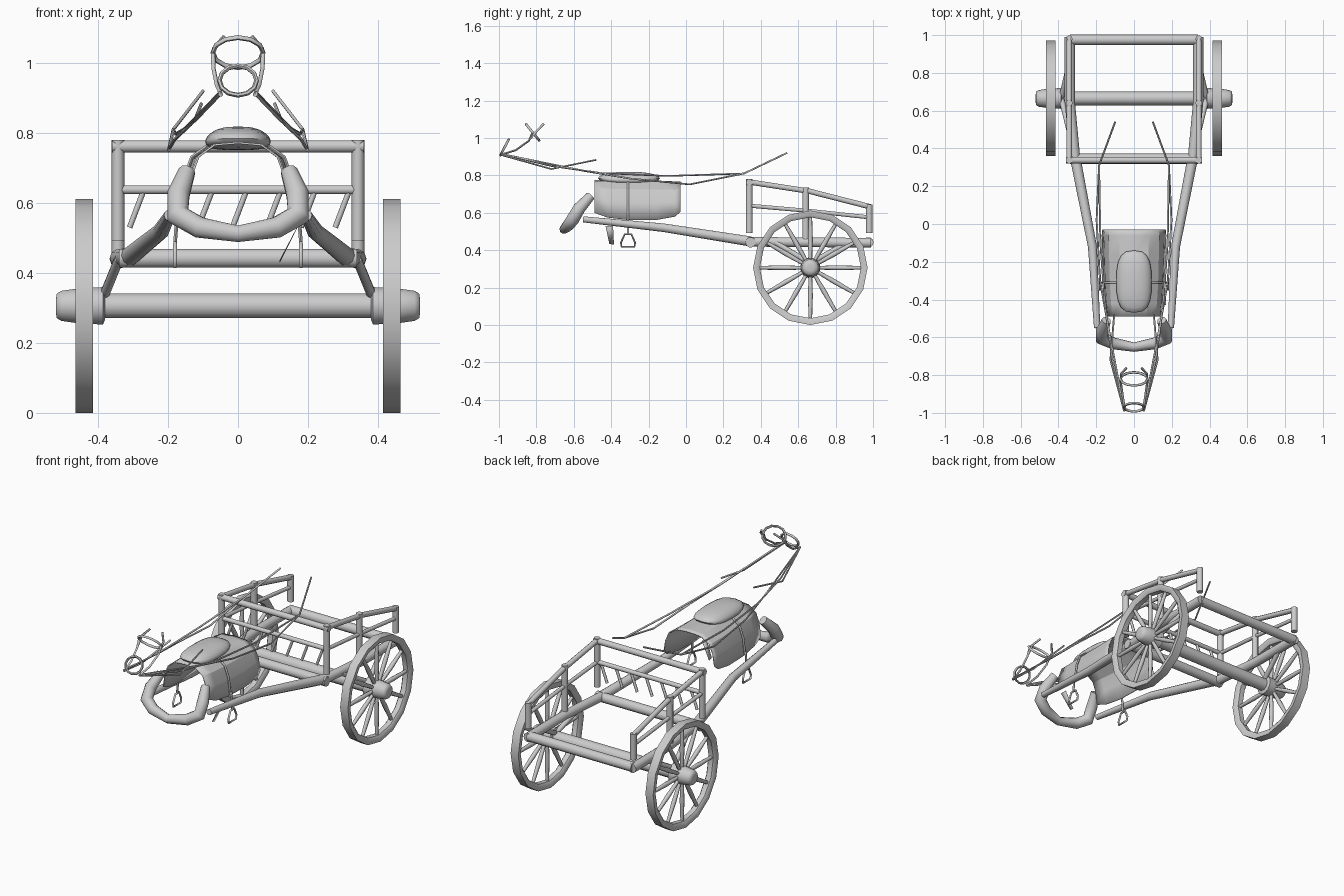
import bpy, bmesh, math

if "Cube" in bpy.data.objects:
    bpy.data.objects.remove(bpy.data.objects["Cube"])

grey = bpy.data.materials.new("weathered_grey")
grey.diffuse_color = (0.6, 0.6, 0.6, 1)
grey.use_nodes = True
grey.node_tree.nodes["Principled BSDF"].inputs["Base Color"].default_value = grey.diffuse_color


def finish(obj, angle=60):
    obj.data.materials.append(grey)
    bpy.ops.object.select_all(action='DESELECT')
    obj.select_set(True)
    bpy.context.view_layer.objects.active = obj
    if obj.type == 'CURVE':
        bpy.ops.object.convert(target='MESH')
    bpy.ops.object.shade_smooth_by_angle(angle=math.radians(angle))
    return obj


def flip(path):
    return [(-p[0], p[1], p[2]) for p in path]


def tubes(name, paths, r, mirror=False, res=3, cyclic=False, taper=None):
    """Round bars swept along point lists, optionally repeated on the other side."""
    cu = bpy.data.curves.new(name, 'CURVE')
    cu.dimensions = '3D'
    cu.bevel_depth, cu.bevel_resolution = r, res
    cu.use_fill_caps = True
    for path in paths + ([flip(p) for p in paths] if mirror else []):
        s = cu.splines.new('POLY')
        s.points.add(len(path) - 1)
        s.use_cyclic_u = cyclic
        for i, p in enumerate(path):
            s.points[i].co = (*p, 1)
            s.points[i].radius = taper[i] if taper else 1
    obj = bpy.data.objects.new(name, cu)
    bpy.context.collection.objects.link(obj)
    return finish(obj)


def mesh_object(name, bm, angle=60):
    bmesh.ops.recalc_face_normals(bm, faces=bm.faces)
    me = bpy.data.meshes.new(name)
    bm.to_mesh(me)
    bm.free()
    obj = bpy.data.objects.new(name, me)
    bpy.context.collection.objects.link(obj)
    return finish(obj, angle)


def lathe_x(name, profile, centre, n, closed=False):
    """Turn (x, radius) points around an x-parallel line through centre."""
    bm = bmesh.new()
    rings = [[bm.verts.new((x, centre[0] + r * math.cos(2 * math.pi * k / n),
                            centre[1] + r * math.sin(2 * math.pi * k / n)))
              for k in range(n)] for x, r in profile]
    pairs = list(zip(rings, rings[1:] + rings[:1])) if closed else list(zip(rings, rings[1:]))
    for a, b in pairs:
        for k in range(n):
            bm.faces.new((a[k], a[(k + 1) % n], b[(k + 1) % n], b[k]))
    if not closed:
        bm.faces.new(rings[0])
        bm.faces.new(rings[-1])
    return mesh_object(name, bm, 50)


# Wheels, hubs and spokes
WY, WZ = 0.665, 0.306
for s, side in ((1, "right"), (-1, "left")):
    lathe_x(side + "_wheel_rim", [(s * x, r) for x, r in
            ((0.425, 0.27), (0.415, 0.283), (0.415, 0.306),
             (0.465, 0.306), (0.465, 0.283), (0.455, 0.27))], (WY, WZ), 16, True)
    lathe_x(side + "_hub", [(s * x, r) for x, r in
            ((0.380, 0.04), (0.386, 0.055), (0.465, 0.05), (0.505, 0.044),
             (0.518, 0.036), (0.521, 0.018))], (WY, WZ), 14)
    spokes = []
    for k in range(12):
        a = math.radians(30 * k)
        c, d = math.cos(a), math.sin(a)
        spokes.append([(s * 0.44, WY + r * c, WZ + r * d) for r in (0.03, 0.15, 0.28)])
    tubes(side + "_spokes", spokes, 0.012, res=2, taper=[0.75, 1.1, 0.75])
tubes("axle", [[(-0.39, WY, WZ), (0.39, WY, WZ)]], 0.037)
tubes("axle_struts", [[(0.34, y, 0.44), (0.385, WY, 0.33)] for y in (0.48, 0.86)],
      0.014, mirror=True)

# Cart frame and shafts
tubes("frame_crossbars", [[(-0.34, y, 0.442), (0.34, y, 0.442)] for y in (0.345, 0.975)], 0.028)
tubes("shafts", [[(0.195, -0.55, 0.565), (0.22, -0.12, 0.52), (0.31, 0.345, 0.447)]],
      0.028, mirror=True, taper=[0.6, 0.85, 1])
tubes("side_sills", [[(0.31, 0.33, 0.445), (0.34, 0.65, 0.442), (0.34, 0.99, 0.44)]],
      0.027, mirror=True)

# Basket rails
tubes("posts", [[(0.343, 0.338, 0.493), (0.343, 0.338, 0.78)],
                [(0.343, 0.64, 0.45), (0.343, 0.64, 0.735)],
                [(0.343, 0.98, 0.493), (0.343, 0.98, 0.645)]], 0.018, mirror=True)
tubes("side_top_rails", [[(0.343, 0.335, 0.765), (0.343, 0.66, 0.715), (0.343, 0.985, 0.632)]],
      0.015, mirror=True)
tubes("side_mid_rails", [[(0.343, 0.335, 0.638), (0.343, 0.66, 0.61), (0.343, 0.985, 0.575)]],
      0.011, mirror=True)
tubes("front_top_rail", [[(-0.36, 0.338, 0.762), (0.36, 0.338, 0.762)]], 0.018)
tubes("front_mid_rail", [[(-0.34, 0.338, 0.638), (0.34, 0.338, 0.638)]], 0.013)
tubes("front_slats", [[(-0.31 + 0.098 * i, 0.338, 0.53), (-0.27 + 0.098 * i, 0.338, 0.635)]
                      for i in range(7)], 0.008, res=2)

# Padded collar
half = [(0.146, -0.51, 0.69), (0.17, -0.57, 0.625), (0.172, -0.605, 0.565), (0.11, -0.632, 0.53)]
tubes("collar", [half + [(0, -0.652, 0.512)] + flip(half)[::-1]], 0.033,
      taper=[0.75, 1, 1.05, 0.95, 0.75, 0.95, 1.05, 1, 0.75])

# Saddle blanket: arched sheet, wider towards the rear, with a shaped lower edge
section = [(0, 0.775), (0.075, 0.768), (0.128, 0.728), (0.152, 0.66), (0.163, 0.57)]
section = [(-x, z) for x, z in section[:0:-1]] + section
bm = bmesh.new()
rows = []
for y, flare, top, low in ((-0.49, 0.90, 0.775, 0.60), (-0.42, 0.95, 0.775, 0.575),
                           (-0.31, 1, 0.775, 0.562), (-0.16, 1.03, 0.772, 0.562),
                           (-0.06, 1.05, 0.768, 0.58), (-0.03, 1.03, 0.766, 0.605)):
    rows.append([bm.verts.new((x * flare, y, low + (z - 0.57) / 0.205 * (top - low)))
                 for x, z in section])
for a, b in zip(rows, rows[1:]):
    for k in range(len(section) - 1):
        bm.faces.new((a[k], a[k + 1], b[k + 1], b[k]))
blanket = mesh_object("saddle_blanket", bm, 28)
blanket.modifiers.new("thickness", 'SOLIDIFY').thickness = 0.006

# Saddle seat: rounded pad, slightly waisted and broad at the low end
bm = bmesh.new()
bmesh.ops.create_uvsphere(bm, u_segments=20, v_segments=10, radius=1)
for v in bm.verts:
    x, y, z = v.co
    v.co = (math.copysign(abs(x) ** 0.75, x) * (0.094 + 0.012 * y * y),
            -0.305 + math.copysign(abs(y) ** 0.85, y) * 0.165,
            0.785 + z * 0.034 - 0.01 * x * x)
mesh_object("saddle_seat", bm)

# Girth band, stirrup straps and stirrups
tubes("girth_band", [[(x * 1.03, -0.31, z + 0.003) for x, z in section]], 0.006, res=1)
tubes("stirrup_straps", [[(0.172, -0.31, 0.59), (0.18, -0.31, 0.485)]], 0.006, mirror=True, res=1)
tubes("stirrups", [[(0.18, -0.31 + y, z) for y, z in
                    ((-0.018, 0.485), (0.018, 0.485), (0.038, 0.44), (0.034, 0.418),
                     (-0.034, 0.418), (-0.038, 0.44))]], 0.006, mirror=True, res=1, cyclic=True)
bm = bmesh.new()
bm.faces.new([bm.verts.new(p) for p in ((0.168, -0.43, 0.53), (0.168, -0.39, 0.53),
                                        (0.118, -0.385, 0.43), (0.118, -0.41, 0.435))])
mesh_object("loose_girth_strap", bm).modifiers.new("thickness", 'SOLIDIFY').thickness = 0.002

# Reins
tubes("long_reins", [[(0.10, 0.54, 0.92), (0.185, 0.31, 0.81), (0.198, 0.02, 0.752),
                      (0.18, -0.3, 0.783), (0.135, -0.55, 0.825), (0.052, -0.99, 0.915)]],
      0.005, mirror=True, res=1)
tubes("upper_reins", [[(0.185, 0.31, 0.81), (0.178, -0.1, 0.797), (0.152, -0.45, 0.812),
                       (0.115, -0.72, 0.85), (0.052, -0.99, 0.915)]], 0.005, mirror=True, res=1)
tubes("side_reins", [[(0.052, -0.99, 0.91), (0.125, -0.72, 0.834), (0.105, -0.48, 0.883)]],
      0.005, mirror=True, res=1)


# Bridle rings and straps
def ring(cy, cz, rx, dy, dz, n=12):
    return [(rx * math.cos(a), cy + dy * math.sin(a), cz + dz * math.sin(a))
            for a in (2 * math.pi * k / n for k in range(n))]


tubes("brow_ring", [ring(-0.82, 1.03, 0.072, -0.035, 0.043)], 0.007, res=1, cyclic=True)
tubes("nose_ring", [ring(-0.97, 0.95, 0.053, 0.022, 0.042)], 0.007, res=1, cyclic=True)
tubes("crown_prongs", [[(0.04, -0.762, 1.075), (0.07, -0.795, 1.04), (0.07, -0.835, 0.995)]],
      0.006, mirror=True, res=1)
tubes("cheek_straps", [[(0.072, -0.82, 1.03), (0.07, -0.84, 0.985), (0.06, -0.91, 0.935),
                        (0.048, -0.99, 0.91)]], 0.006, mirror=True, res=1)
